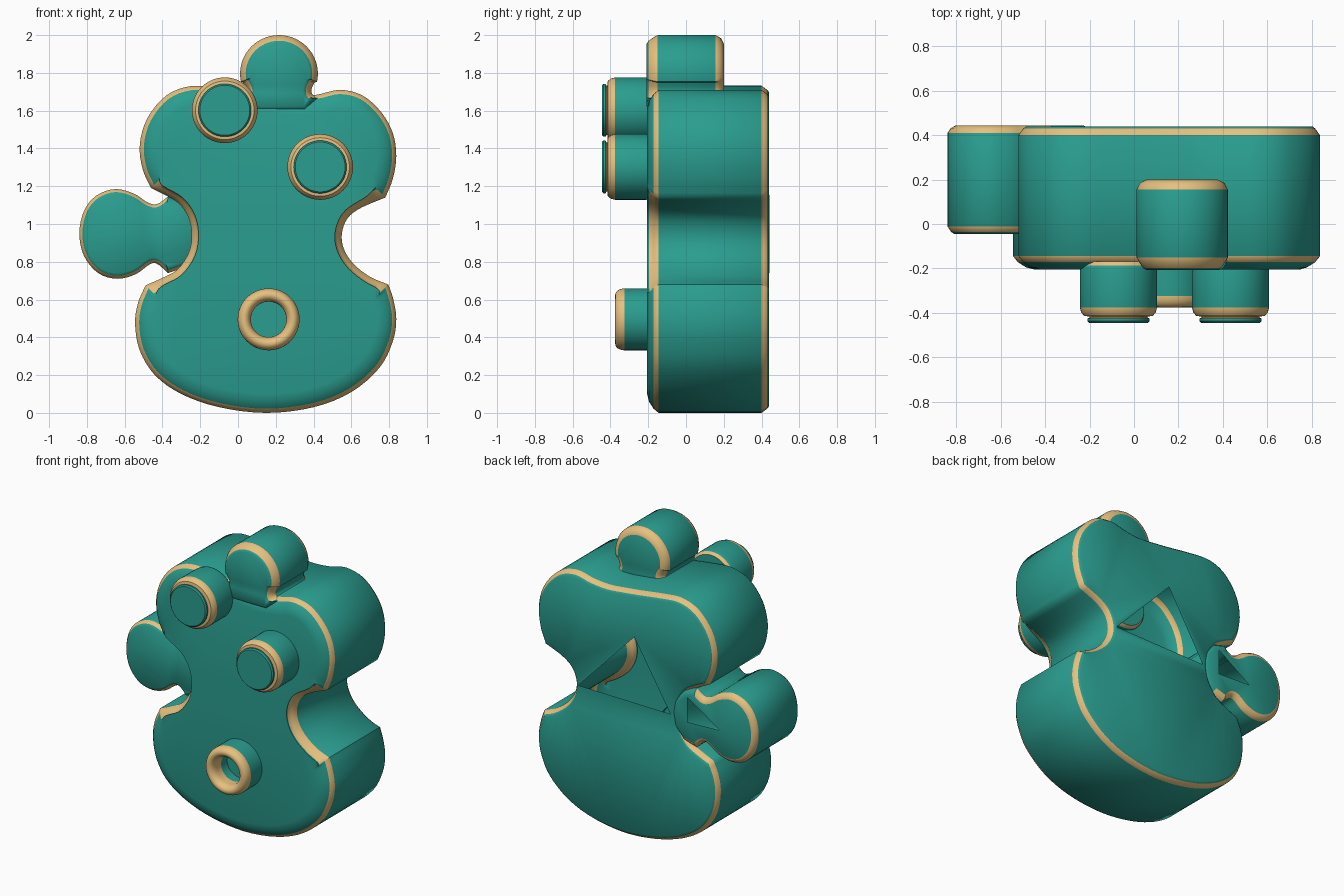
import bpy, bmesh, math
from mathutils import Vector
from mathutils.geometry import intersect_point_tri_2d

if "Cube" in bpy.data.objects:
    bpy.data.objects.remove(bpy.data.objects["Cube"])


def material(name, rgb):
    m = bpy.data.materials.new(name)
    m.diffuse_color = (*rgb, 1)
    m.use_nodes = True
    m.node_tree.nodes["Principled BSDF"].inputs["Base Color"].default_value = m.diffuse_color
    return m


MATS = [material("teal", (0.023, 0.337, 0.275)), material("tan", (0.80, 0.53, 0.21))]


def spline(pts, steps=4):
    """Open Catmull-Rom curve through the points, last point left out."""
    p = [Vector(q) for q in pts]
    p = [2 * p[0] - p[1]] + p + [2 * p[-1] - p[-2]]
    out = []
    for i in range(1, len(p) - 2):
        a, b, c, d = p[i - 1:i + 3]
        for s in range(steps):
            t = s / steps
            out.append(0.5 * (2 * b + (c - a) * t + (2 * a - 5 * b + 4 * c - d) * t ** 2
                              + (3 * b - a - 3 * c + d) * t ** 3))
    return out


def smooth_loop(vals, times):
    for _ in range(times):
        n = len(vals)
        vals = [(vals[i - 1] + vals[i] * 2 + vals[(i + 1) % n]) * 0.25 for i in range(n)]
    return vals


def finish(name, bm):
    bmesh.ops.recalc_face_normals(bm, faces=bm.faces)
    me = bpy.data.meshes.new(name)
    bm.to_mesh(me)
    bm.free()
    for m in MATS:
        me.materials.append(m)
    ob = bpy.data.objects.new(name, me)
    bpy.context.collection.objects.link(ob)
    bpy.ops.object.select_all(action='DESELECT')
    ob.select_set(True)
    bpy.context.view_layer.objects.active = ob
    bpy.ops.object.shade_smooth_by_angle(angle=math.radians(40))
    return ob


def fill_cap(bm, ring, y, hole=None):
    """Flat cap, optionally with a triangular opening."""
    n = len(ring)
    edges = [bm.edges.get((ring[i], ring[(i + 1) % n])) for i in range(n)]
    if hole:
        hv = [bm.verts.new((x, y, z)) for x, z in hole]
        edges += [bm.edges.new((hv[i], hv[(i + 1) % 3])) for i in range(3)]
    res = bmesh.ops.triangle_fill(bm, edges=edges, use_beauty=True, use_dissolve=False)
    if hole:
        inside = []
        for f in res["geom"]:
            if isinstance(f, bmesh.types.BMFace):
                c = f.calc_center_median()
                if intersect_point_tri_2d(Vector((c.x, c.z)), *[Vector(h) for h in hole]):
                    inside.append(f)
        if inside:
            bmesh.ops.delete(bm, geom=inside, context='FACES_ONLY')


def slab(name, outline, limits, rings, is_tan, hole=None):
    """Outline (counter-clockwise in x, z) swept along y with an inset per ring."""
    n = len(outline)
    normals = []
    for i in range(n):
        t = (outline[(i + 1) % n] - outline[i - 1]).normalized()
        normals.append(Vector((t.y, -t.x)))
    normals = [v.normalized() for v in smooth_loop(normals, 8)]
    limits = smooth_loop(limits, 4)
    bm = bmesh.new()
    loops = []
    for y, inset in rings:
        loop = []
        for p, v, lim in zip(outline, normals, limits):
            q = p - v * min(inset, lim)
            loop.append(bm.verts.new((q.x, y, q.y)))
        loops.append(loop)
    for k in range(len(rings) - 1):
        for i in range(n):
            j = (i + 1) % n
            f = bm.faces.new((loops[k][i], loops[k][j], loops[k + 1][j], loops[k + 1][i]))
            f.material_index = int(is_tan(k, outline[i], limits[i]))
    fill_cap(bm, loops[0], rings[0][0])
    fill_cap(bm, loops[-1], rings[-1][0], hole)
    return finish(name, bm)


def lathe(name, cx, cz, profile, tan_spans, sides=48):
    """Profile of (radius, y) turned about a front-to-back axis."""
    bm = bmesh.new()
    rings = []
    for r, y in profile:
        if r == 0:
            rings.append([bm.verts.new((cx, y, cz))] * sides)
        else:
            rings.append([bm.verts.new((cx + r * math.cos(a * math.tau / sides), y,
                                        cz + r * math.sin(a * math.tau / sides)))
                          for a in range(sides)])
    for k in range(len(rings) - 1):
        for i in range(sides):
            j = (i + 1) % sides
            vs = list(dict.fromkeys((rings[k][i], rings[k][j], rings[k + 1][j], rings[k + 1][i])))
            bm.faces.new(vs).material_index = int(k in tan_spans)
    return finish(name, bm)


# body outline: two lobes joined by a notch on each side
upper = [(.78, 1.14), (.82, 1.24), (.838, 1.36), (.82, 1.48), (.76, 1.59), (.66, 1.68), (.54, 1.71),
         (.42, 1.685), (.30, 1.675), (.18, 1.685), (.05, 1.70), (-.1, 1.72), (-.25, 1.73),
         (-.38, 1.68), (-.48, 1.56), (-.52, 1.42), (-.505, 1.29), (-.46, 1.19)]
left_notch = [(-.46, 1.19), (-.38, 1.15), (-.315, 1.11), (-.265, 1.04), (-.245, .95), (-.26, .85),
              (-.32, .76), (-.4, .715), (-.49, .675)]
lower = [(-.49, .675), (-.53, .58), (-.545, .47), (-.52, .33), (-.44, .2), (-.3, .1), (-.1, .03),
         (.15, 0), (.4, .03), (.6, .11), (.75, .24), (.82, .38), (.838, .5), (.82, .61), (.795, .68)]
right_notch = [(.795, .68), (.7, .72), (.61, .79), (.56, .87), (.55, .95), (.58, 1.03),
               (.65, 1.085), (.78, 1.14)]
outline, limits = [], []
for part, lim in ((upper, .1), (left_notch, .036), (lower, .1), (right_notch, .036)):
    pts = spline(part)
    outline += pts
    limits += [lim] * len(pts)
slab("body", outline, limits,
     [(-.206, .1), (-.196, .06), (-.172, .022), (-.145, 0), (.40, 0), (.43, .022), (.44, .035)],
     lambda k, p, lim: k in (2, 4) or (k == 1 and lim < .06),
     hole=[(.51, .94), (.085, 1.385), (-.19, .93)])

# top knob with a flared neck sunk into the body
knob = [Vector((.36, 1.58)), Vector((.40, 1.62))]
knob += spline([(.43, 1.665), (.395, 1.685), (.39, 1.715), (.41, 1.76)])
for i in range(33):
    a = math.radians(-12 + 204 * i / 32)
    knob.append(Vector((.217 + .206 * math.cos(a), 1.796 + .204 * math.sin(a))))
knob += spline([(.025, 1.75), (.045, 1.715), (.04, 1.695), (.0, 1.67)])
knob += [Vector((.03, 1.62)), Vector((.07, 1.58))]
slab("top_knob", knob, [.05] * len(knob),
     [(-.208, .045), (-.198, .03), (-.175, .014), (-.15, 0), (.155, 0), (.185, .016), (.2, .045)],
     lambda k, p, lim: p.y > 1.67 and k in (1, 2, 4, 5))

# side tab, flush with the back
tab = spline([(-.37, 1.145), (-.43, 1.105), (-.48, 1.115), (-.55, 1.16), (-.65, 1.185), (-.75, 1.15),
              (-.815, 1.07), (-.84, .95), (-.815, .83), (-.74, .74), (-.64, .71), (-.54, .735),
              (-.47, .785), (-.43, .79), (-.37, .74)])
tab += [Vector(q) for q in ((-.37, .74), (-.28, .77), (-.21, .85), (-.19, .95), (-.21, 1.04), (-.28, 1.12))]
slab("side_tab", tab, [.04] * len(tab),
     [(-.045, .03), (-.035, .016), (-.012, 0), (.41, 0), (.432, .015), (.443, .035)],
     lambda k, p, lim: p.x < -.37 and k in (1, 3, 4),
     hole=[(-.32, 1.08), (-.32, .91), (-.565, .92)])

# stepped eyes
eye = [(0, -.17), (.155, -.17), (.17, -.188), (.174, -.21), (.174, -.375), (.168, -.398), (.155, -.414),
       (.13, -.417), (.13, -.421), (.14, -.426), (.14, -.437), (.132, -.445), (0, -.445)]
for name, x, z in (("left_eye", -.07, 1.602), ("right_eye", .435, 1.302)):
    lathe(name, x, z, eye, {1, 4, 5, 6, 7, 8})

# ring-shaped nose with a rounded lip
nose = [(.164, -.18), (.164, -.325)]
for i in range(1, 12):
    a = math.pi * i / 12
    nose.append((.129 + .035 * math.cos(a), -.325 - .05 * math.sin(a)))
nose += [(.094, -.325), (.094, -.28), (.094, -.215), (0, -.215)]
lathe("nose", .162, .495, nose, set(range(1, 14)))
